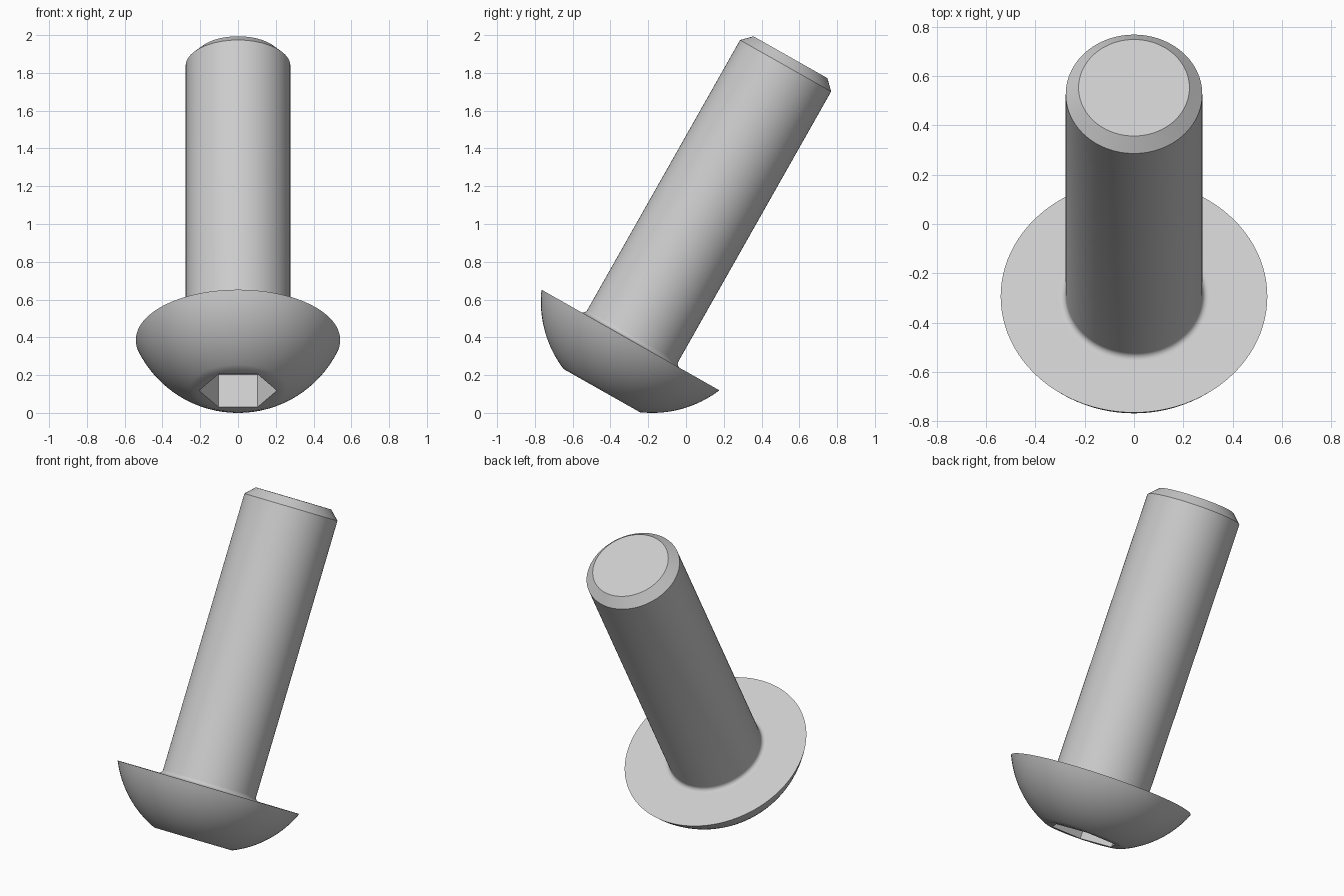
import bpy, bmesh, math
from mathutils import Matrix, Vector

cube = bpy.data.objects.get("Cube")
if cube:
    bpy.data.objects.remove(cube)

SEGMENTS = 96
TILT = math.radians(29.5)
SHAFT_R, HEAD_R, FLAT_R = 0.277, 0.541, 0.232
HEAD_H, LENGTH, CHAMFER, FILLET = 0.308, 1.72, 0.052, 0.025
SOCKET_APOTHEM, SOCKET_DEPTH = 0.178, 0.2

# One plain steel colour
steel = bpy.data.materials.new("light_steel")
steel.use_nodes = True
colour = (0.6, 0.6, 0.6, 1)
steel.diffuse_color = colour
steel.node_tree.nodes["Principled BSDF"].inputs["Base Color"].default_value = colour


def ring(bm, radius, height, hexagonal=False):
    """Ring of vertices round the axis; a hexagonal one keeps corners on x."""
    verts = []
    for i in range(SEGMENTS):
        a = math.tau * i / SEGMENTS
        r = radius
        if hexagonal:
            r /= math.cos(a % (math.pi / 3) - math.pi / 6)
        verts.append(bm.verts.new((r * math.cos(a), r * math.sin(a), height)))
    return verts


# Profile from the socket floor, round the domed head, up to the shaft tip
profile = [(SOCKET_APOTHEM, SOCKET_DEPTH - HEAD_H, True),
           (SOCKET_APOTHEM, -HEAD_H, True)]

# Spherical dome centred on the axis above the flange
centre = (HEAD_R**2 - FLAT_R**2 - HEAD_H**2) / (2 * HEAD_H)
dome_r = math.hypot(HEAD_R, centre)
start = math.atan2(FLAT_R, HEAD_H + centre)
end = math.atan2(HEAD_R, centre)
for i in range(17):
    a = start + (end - start) * i / 16
    profile.append((dome_r * math.sin(a), centre - dome_r * math.cos(a)))

# Flat flange, then the fillet into the shaft
profile.append((SHAFT_R + FILLET * 1.3, 0))
for i in range(7):
    a = math.pi / 2 * i / 6
    profile.append((SHAFT_R + FILLET * (1 - math.sin(a)),
                    FILLET * (1 - math.cos(a))))

# Shaft and chamfered tip
profile += [(SHAFT_R, LENGTH - CHAMFER), (SHAFT_R - CHAMFER, LENGTH)]

bm = bmesh.new()
rings = [ring(bm, *p) for p in profile]
for low, high in zip(rings, rings[1:]):
    for i in range(SEGMENTS):
        j = (i + 1) % SEGMENTS
        bm.faces.new((low[i], low[j], high[j], high[i]))
bm.faces.new(rings[0][::-1])
bm.faces.new(rings[-1])
bmesh.ops.recalc_face_normals(bm, faces=bm.faces)

# Lean the bolt back and rest it on the ground
bm.transform(Matrix.Rotation(-TILT, 4, "X"))
ys = [v.co.y for v in bm.verts]
floor = min(v.co.z for v in bm.verts)
bm.transform(Matrix.Translation(Vector((0, -(min(ys) + max(ys)) / 2, -floor))))

mesh = bpy.data.meshes.new("button_head_bolt")
bm.to_mesh(mesh)
bm.free()
mesh.materials.append(steel)
bolt = bpy.data.objects.new("button_head_bolt", mesh)
bpy.context.collection.objects.link(bolt)

# Smooth round surfaces, crisp rims and socket corners
bpy.ops.object.select_all(action="DESELECT")
bolt.select_set(True)
bpy.context.view_layer.objects.active = bolt
bpy.ops.object.shade_smooth_by_angle(angle=math.radians(30))
